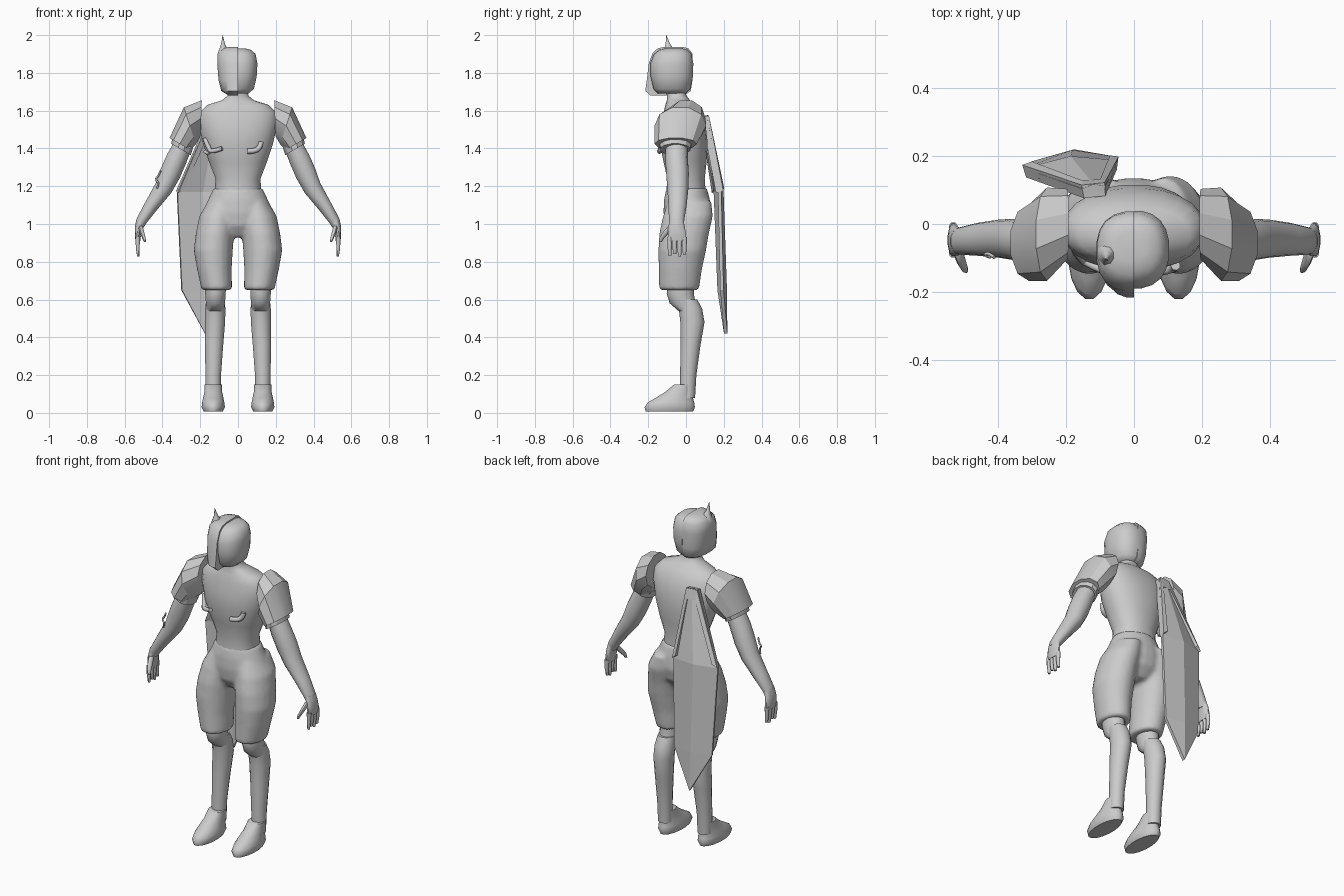
import bpy, bmesh, math
from mathutils import Vector


def finish(name, bm, angle):
    bmesh.ops.recalc_face_normals(bm, faces=bm.faces)
    me = bpy.data.meshes.new(name)
    bm.to_mesh(me)
    bm.free()
    ob = bpy.data.objects.new(name, me)
    bpy.context.collection.objects.link(ob)
    if angle:
        bpy.ops.object.select_all(action='DESELECT')
        ob.select_set(True)
        bpy.context.view_layer.objects.active = ob
        bpy.ops.object.shade_smooth_by_angle(angle=math.radians(angle))
    return ob


def loft(name, rings, n=16, side=1, angle=50, half=0, power=1.0):
    """Skin rings of (x, y, z, ru, rv, tilt); u lies in the xz plane, v along y."""
    bm = bmesh.new()
    loops = []
    for x, y, z, ru, rv, *t in rings:
        t = math.radians(t[0]) if t else 0
        loop = []
        for i in range(n):
            a = 2 * math.pi * (i + 0.5) / n
            c, s = math.cos(a), math.sin(a)
            u = math.copysign(abs(c) ** power, c) * ru
            v = math.copysign(abs(s) ** power, s) * rv
            loop.append(bm.verts.new((side * (x + u * math.cos(t)), y + v, z + u * math.sin(t))))
        loops.append(loop)
    for a, b in zip(loops, loops[1:]):
        for i in range(n):
            j = (i + 1) % n
            bm.faces.new((a[i], a[j], b[j], b[i]))
    bm.faces.new(loops[0])
    bm.faces.new(loops[-1])
    if half:
        cut = bmesh.ops.bisect_plane(bm, geom=bm.verts[:] + bm.edges[:] + bm.faces[:],
                                     plane_co=(0, 0, 0), plane_no=(half, 0, 0), clear_outer=True)
        edges = [e for e in cut['geom_cut'] if isinstance(e, bmesh.types.BMEdge)]
        bmesh.ops.holes_fill(bm, edges=edges)
    return finish(name, bm, angle)


def tube(name, pts, radius):
    cu = bpy.data.curves.new(name, 'CURVE')
    cu.dimensions = '3D'
    cu.bevel_depth = radius
    cu.bevel_resolution = 2
    cu.use_fill_caps = True
    sp = cu.splines.new('NURBS')
    sp.points.add(len(pts) - 1)
    for p, co in zip(sp.points, pts):
        p.co = (*co, 1)
    sp.use_endpoint_u = True
    sp.order_u = 3
    ob = bpy.data.objects.new(name, cu)
    bpy.context.collection.objects.link(ob)


def sheet(name, rows, thick):
    """Grid of points thickened into a plate."""
    bm = bmesh.new()
    vs = [[bm.verts.new(p) for p in r] for r in rows]
    for a, b in zip(vs, vs[1:]):
        for i in range(len(a) - 1):
            bm.faces.new((a[i], a[i + 1], b[i + 1], b[i]))
    bmesh.ops.remove_doubles(bm, verts=bm.verts, dist=1e-4)
    ob = finish(name, bm, 0)
    m = ob.modifiers.new('thickness', 'SOLIDIFY')
    m.thickness = thick
    m.offset = 0


# Torso with neck
loft('torso', [(0, 0, 1.17, .124, .105), (0, 0, 1.24, .12, .10), (0, -.005, 1.33, .155, .115),
               (0, -.012, 1.43, .188, .128), (0, -.015, 1.52, .208, .12), (0, -.02, 1.59, .205, .10),
               (0, -.03, 1.63, .165, .08), (0, -.04, 1.655, .085, .062), (0, -.05, 1.68, .055, .052),
               (0, -.055, 1.74, .052, .05)], 24, power=.9)

# Head: plain half and slightly larger mask half
head = [(0, -.075, 1.69, .055, .075), (0, -.075, 1.715, .085, .098), (0, -.075, 1.78, .1, .113),
        (0, -.075, 1.85, .104, .115), (0, -.07, 1.90, .094, .1), (0, -.065, 1.922, .07, .075),
        (0, -.065, 1.93, .035, .04)]
loft('head_half', head, 20, half=-1, power=.85)
# clear_outer removes the side the normal points to
mask = [(0, -.1, 1.68, .05, .09), (0, -.095, 1.705, .09, .122), (0, -.087, 1.76, .104, .122),
        (0, -.08, 1.85, .111, .118), (0, -.072, 1.905, .108, .106), (0, -.068, 1.93, .085, .082),
        (0, -.066, 1.938, .045, .045)]
loft('mask_half', mask, 20, half=1, power=.8)
loft('horn', [(-.075, -.085, 1.90, .036, .045), (-.077, -.09, 1.925, .024, .03),
              (-.079, -.095, 1.95, .012, .014), (-.08, -.1, 1.975, .006, .007),
              (-.081, -.105, 2.0, .001, .001)], 8)

# Trousers: pelvis and thighs fused into one skin
pelvis = loft('trousers', [(0, .003, 1.19, .13, .108), (0, .005, 1.13, .158, .122),
                           (0, .008, 1.06, .19, .128), (0, .005, .99, .18, .115),
                           (0, 0, .93, .09, .07)], 24)
parts = [pelvis]
for s in (-1, 1):
    parts.append(loft('thigh', [(.085, .02, 1.12, .075, .115), (.108, .01, 1.04, .098, .133),
                                (.122, -.01, .95, .102, .132), (.131, -.02, .86, .104, .127),
                                (.125, -.03, .76, .092, .115), (.112, -.037, .65, .081, .106)], 20, s))
bpy.ops.object.select_all(action='DESELECT')
for p in parts:
    p.select_set(True)
bpy.context.view_layer.objects.active = pelvis
bpy.ops.object.join()
m = pelvis.modifiers.new('fuse', 'REMESH')
m.mode = 'VOXEL'
m.voxel_size = .012
m.use_smooth_shade = True
m = pelvis.modifiers.new('relax', 'SMOOTH')
m.factor = .5
m.iterations = 4

for s, tag in ((-1, 'left'), (1, 'right')):
    # Lower legs: knee, shin and boot
    loft('knee_' + tag, [(.12, -.03, .70, .06, .07), (.12, -.03, .63, .055, .072),
                         (.119, -.018, .58, .052, .068), (.12, .01, .54, .046, .05)], 14, s)
    loft('shin_' + tag, [(.12, .005, .60, .05, .055), (.12, .024, .55, .055, .062),
                         (.122, .034, .48, .055, .064), (.127, .024, .36, .05, .053),
                         (.131, .012, .2, .042, .043), (.131, .008, .08, .04, .04)], 14, s)
    loft('boot_' + tag, [(.131, -.088, .008, .052, .128), (.131, -.086, .03, .063, .136),
                         (.131, -.08, .055, .06, .126), (.131, -.062, .08, .055, .1),
                         (.131, -.035, .11, .048, .078), (.131, -.01, .15, .046, .054, 0)], 16, s)
    # Faceted shoulder guards with a narrower lower band
    loft('shoulder_guard_' + tag, [(.195, 0, 1.56, .1, .103, 92), (.255, -.03, 1.52, .108, .137, 72),
                                   (.308, -.055, 1.424, .066, .112, 30)], 10, s, 25)
    loft('sleeve_band_' + tag, [(.285, -.05, 1.46, .066, .09, 32),
                                (.302, -.057, 1.395, .062, .082, 30)], 12, s, 25)
    # Arm
    loft('arm_' + tag, [(.285, -.05, 1.43, .05, .058, 28), (.325, -.05, 1.345, .057, .06, 27),
                        (.358, -.045, 1.27, .058, .06, 30), (.395, -.043, 1.19, .05, .056, 34),
                        (.46, -.045, 1.095, .038, .048, 35), (.512, -.05, 1.015, .029, .04, 25),
                        (.522, -.05, .985, .024, .036, 10)], 14, s)
    # Hand with fingers and thumb
    loft('palm_' + tag, [(.513, -.05, 1.02, .027, .038, 20), (.526, -.05, .98, .02, .046, 8),
                         (.53, -.047, .94, .017, .05), (.53, -.045, .91, .013, .048)], 12, s)
    for i, tip in enumerate((.832, .84, .828, .838)):
        y = -.086 + i * .026
        loft('finger_' + tag, [(.53, y, .93, .013, .014), (.531, y, .88, .011, .0125),
                               (.528, y, tip, .007, .009)], 8, s)
    loft('thumb_' + tag, [(.518, -.075, .99, .014, .02), (.508, -.105, .955, .013, .02),
                          (.498, -.128, .925, .01, .014), (.492, -.136, .905, .006, .008)], 8, s)

# Raised markings on chest and arm
tube('chest_mark_right', [(.05, -.14, 1.385), (.09, -.137, 1.385), (.12, -.125, 1.41), (.122, -.122, 1.435)], .014)
tube('chest_mark_left', [(-.175, -.07, 1.45), (-.155, -.10, 1.40), (-.14, -.115, 1.38), (-.085, -.138, 1.40)], .012)
tube('chest_mark_left_branch', [(-.15, -.11, 1.38), (-.165, -.093, 1.37), (-.175, -.08, 1.385)], .009)
tube('arm_mark', [(-.41, -.098, 1.28), (-.425, -.085, 1.25), (-.44, -.09, 1.235), (-.415, -.1, 1.215),
                  (-.43, -.09, 1.19)], .005)

# Long back shield: ridged plate and raised rim round its upper end
top = [(-.15, .095, 1.57), (-.118, .108, 1.575), (-.085, .102, 1.57)]
corner = [(-.322, .155, 1.17), (-.185, .19, 1.17), (-.048, .178, 1.17)]
low = [(-.298, .175, .65), (-.18, .208, .65), (-.062, .19, .65)]
sheet('back_shield', [top, corner, low, [(-.175, .21, .42)] * 3], .018)
rim = [Vector(p) for p in (corner[0], top[0], top[2], corner[2])]
inner = [Vector(p) for p in ((-.293, .165, 1.19), (-.145, .108, 1.51), (-.1, .112, 1.51), (-.073, .182, 1.19))]
sheet('shield_rim', [rim, inner], .04)
